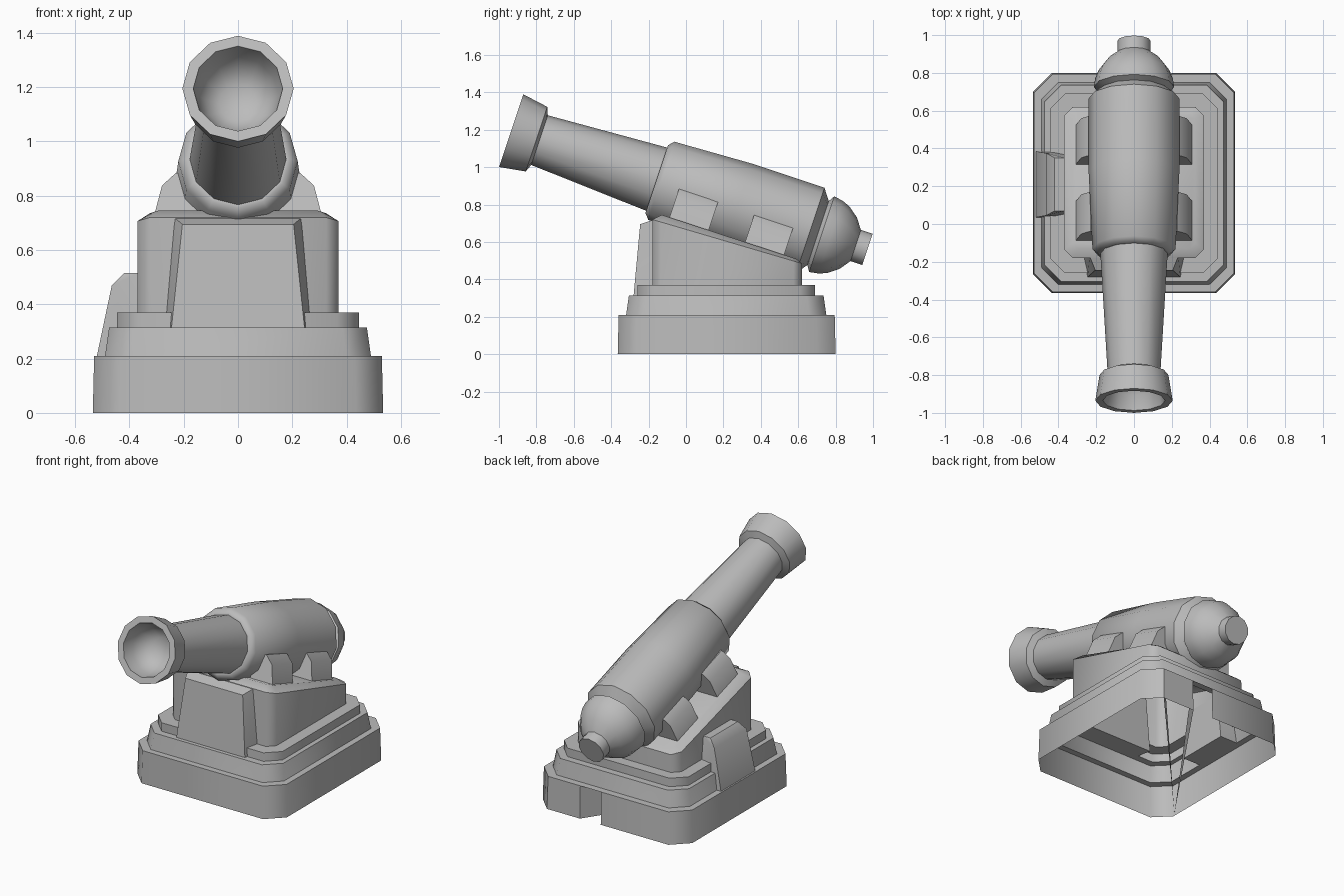
import bpy, bmesh, math
from mathutils import Vector, Matrix

if "Cube" in bpy.data.objects:
    bpy.data.objects.remove(bpy.data.objects["Cube"])

grey = bpy.data.materials.new("plain_grey")
grey.use_nodes = True
COLOUR = (0.5, 0.5, 0.5, 1)
grey.diffuse_color = COLOUR
grey.node_tree.nodes["Principled BSDF"].inputs["Base Color"].default_value = COLOUR


def finish(name, bm, angle=50, matrix=None, fix=True):
    if fix:
        bmesh.ops.recalc_face_normals(bm, faces=bm.faces)
    mesh = bpy.data.meshes.new(name)
    bm.to_mesh(mesh)
    bm.free()
    mesh.materials.append(grey)
    obj = bpy.data.objects.new(name, mesh)
    bpy.context.collection.objects.link(obj)
    if matrix:
        obj.matrix_world = matrix
    bpy.ops.object.select_all(action="DESELECT")
    obj.select_set(True)
    bpy.context.view_layer.objects.active = obj
    bpy.ops.object.shade_smooth_by_angle(angle=math.radians(angle))
    return obj


def loft(bm, loops):
    """Join equal closed loops of points and return their vertices."""
    rings = [[bm.verts.new(p) for p in loop] for loop in loops]
    for a, b in zip(rings, rings[1:]):
        for i in range(len(a)):
            j = (i + 1) % len(a)
            bm.faces.new((a[i], a[j], b[j], b[i]))
    return rings


def octagon(hx, y0, y1, cut, height):
    pts = [(-hx + cut, y0), (hx - cut, y0), (hx, y0 + cut), (hx, y1 - cut),
           (hx - cut, y1), (cut - hx, y1), (-hx, y1 - cut), (-hx, y0 + cut)]
    return [(x, y, height(y) if callable(height) else height) for x, y in pts]


def hull(name, points, angle=35, matrix=None):
    bm = bmesh.new()
    for p in points:
        bm.verts.new(p)
    bmesh.ops.convex_hull(bm, input=bm.verts)
    bmesh.ops.dissolve_limit(bm, angle_limit=0.02, verts=bm.verts, edges=bm.edges)
    return finish(name, bm, angle, matrix)


# Barrel frame: local z runs from muzzle to tail, local y is the barrel's upper side
along = Vector((0, 1.905, -0.635)).normalized()
upper = Vector((0, -along.z, along.y))
side = upper.cross(along)
frame = Matrix((side, upper, along)).transposed().to_4x4()
frame.translation = (0, -0.935, 1.195)

# Barrel: turned profile of (radius, distance), starting inside the bore
profile = [(0.07, 0.17), (0.12, 0.13), (0.15, 0.08), (0.165, 0),
           (0.205, 0), (0.182, 0.143), (0.14, 0.16), (0.178, 0.82),
           (0.19, 0.82), (0.22, 0.846), (0.24, 1.275), (0.24, 1.686),
           (0.18, 1.73), (0.213, 1.75), (0.205, 1.8), (0.187, 1.845),
           (0.145, 1.9), (0.088, 1.942), (0.088, 2.008)]
SIDES = 12
bm = bmesh.new()
rings = loft(bm, [[(r * math.sin(k * math.tau / SIDES), r * math.cos(k * math.tau / SIDES), t)
                   for k in range(SIDES)] for r, t in profile])
bm.faces.new(rings[0])
bm.faces.new(rings[-1])
finish("barrel", bm, 50, frame)

# Stepped base and sloping block, one shell open underneath
bm = bmesh.new()
rings = loft(bm, [
    octagon(0.535, -0.365, 0.80, 0.1, 0),
    octagon(0.53, -0.36, 0.795, 0.1, 0.21),
    octagon(0.49, -0.32, 0.75, 0.09, 0.21),
    octagon(0.475, -0.305, 0.735, 0.09, 0.315),
    octagon(0.445, -0.26, 0.69, 0.08, 0.315),
    octagon(0.445, -0.26, 0.69, 0.08, 0.37),
    octagon(0.37, -0.18, 0.62, 0.045, 0.37),
    octagon(0.37, -0.18, 0.62, 0.045, lambda y: 0.72 - 0.294 * (y + 0.18)),
    octagon(0.325, -0.13, 0.59, 0.03, lambda y: 0.745 - 0.327 * (y + 0.13))])
bm.faces.new(rings[-1])
bmesh.ops.recalc_face_normals(bm, faces=bm.faces)

# Gap in the back wall, with two slivers folded into the hollow
low, high = rings[0], rings[1]
bm.faces.remove(next(f for f in low[4].link_faces if low[5] in f.verts))


def wall_edge(x):
    return bm.verts.new((x, 0.80, 0)), bm.verts.new((x, 0.795, 0.21))


a, b = wall_edge(0.2), wall_edge(0.05)
bm.faces.new((low[4], a[0], a[1], high[4]))
bm.faces.new((b[0], low[5], high[5], b[1]))
tip = bm.verts.new((-0.53, -0.25, 0.01))
bm.faces.new((low[4], high[4], tip))
bm.faces.new((a[1], a[0], tip))
finish("stepped_base", bm, 50, fix=False)

# Sloping plate on the front of the block
hull("front_plate", [(s * x, y, z) for s in (-1, 1) for x, y, z in (
    (0.245, -0.28, 0.315), (0.205, -0.245, 0.695),
    (0.27, -0.17, 0.315), (0.235, -0.17, 0.72))])

# Four lugs gripping the barrel
lug = [(0.15, -0.01), (0.23, -0.012), (0.28, -0.06), (0.315, -0.2), (0.15, -0.2)]
for s, label in ((1, "left"), (-1, "right")):
    for t, place in ((0.95, "front"), (1.375, "rear")):
        hull(f"{place}_{label}_lug", [(s * x, n, t + d) for x, n in lug for d in (0, 0.22)],
             matrix=frame)

# Rounded buttress on the right side of the base
hull("side_buttress", [(x, 0.21 + s * w, z) for s in (-1, 1) for x, w, z in (
    (-0.52, 0.175, 0.21), (-0.465, 0.165, 0.47), (-0.42, 0.14, 0.515),
    (-0.365, 0.14, 0.515), (-0.365, 0.175, 0.21))])
